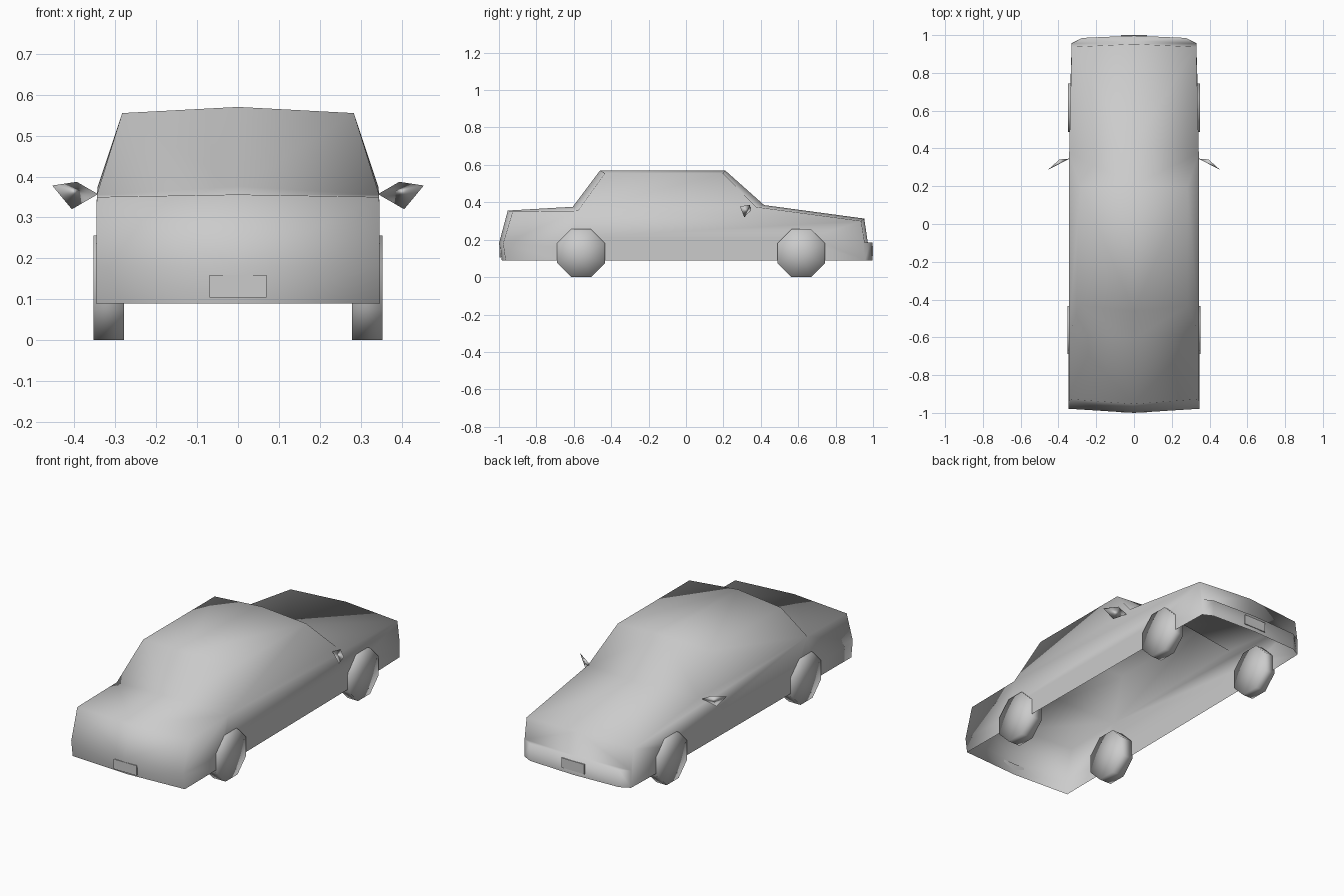
import bpy, bmesh, math
from mathutils import Matrix

cube = bpy.data.objects.get("Cube")
if cube:
    bpy.data.objects.remove(cube, do_unlink=True)

# One plain paint for the whole car
paint = bpy.data.materials.new("light_grey")
paint.use_nodes = True
paint.diffuse_color = (0.6, 0.6, 0.6, 1)
paint.node_tree.nodes["Principled BSDF"].inputs["Base Color"].default_value = (0.6, 0.6, 0.6, 1)


def add_object(name, mesh, smooth=True, mirror=False):
    mesh.materials.append(paint)
    for face in mesh.polygons:
        face.use_smooth = smooth
    obj = bpy.data.objects.new(name, mesh)
    bpy.context.collection.objects.link(obj)
    if mirror:
        obj.modifiers.new("mirror", 'MIRROR')
    return obj


def mesh_from(name, verts, faces):
    mesh = bpy.data.meshes.new(name)
    mesh.from_pydata(verts, [], faces)
    return mesh


# Body profile: centre line (y, z) and shoulder line (x, y, z), trunk to hood
centre = [(-0.985, 0.09), (-1.0, 0.18), (-0.953, 0.356), (-0.605, 0.376), (-0.46, 0.57),
          (0.21, 0.57), (0.418, 0.385), (0.953, 0.313), (0.972, 0.185)]
shoulder = [(0.347, -0.965, 0.09), (0.347, -0.978, 0.18), (0.345, -0.927, 0.35),
            (0.345, -0.578, 0.355), (0.283, -0.434, 0.555), (0.283, 0.198, 0.555),
            (0.343, 0.375, 0.375), (0.33, 0.937, 0.30), (0.33, 0.955, 0.185)]
WHEEL_Y = (-0.561, 0.616)
SILL = 0.09

verts, faces = [], []


def vert(x, y, z):
    verts.append((x, y, z))
    return len(verts) - 1


c = [vert(0, y, z) for y, z in centre]
s = [vert(*p) for p in shoulder]

# Trunk, rear window, roof, windscreen, hood and nose
for i in range(len(c) - 1):
    faces.append((c[i], s[i], s[i + 1], c[i + 1]))

# Side windows
faces.append((s[3], s[6], s[5], s[4]))

# Lower side with wheel arches hidden behind the wheels
sill = []
for wy in WHEEL_Y:
    x = 0.345 if wy < 0 else 0.337
    for dy, z in ((-0.105, SILL), (-0.105, 0.16), (-0.05, 0.21),
                  (0.05, 0.21), (0.105, 0.16), (0.105, SILL)):
        sill.append(vert(x, wy + dy, z))
corner = vert(0.33, 0.957, SILL)
faces.append((s[0], *sill, corner, s[8], s[7], s[6], s[3], s[2], s[1]))

# Bumper step with chamfered corner
mid_top, mid_low = vert(0, 0.997, 0.185), vert(0, 0.997, SILL)
cut_top, cut_low = vert(0.275, 0.985, 0.185), vert(0.275, 0.985, SILL)
faces += [(c[8], s[8], cut_top, mid_top),
          (mid_top, cut_top, cut_low, mid_low),
          (cut_top, s[8], corner, cut_low)]
add_object("car_body", mesh_from("car_body", verts, faces), mirror=True)

# Octagonal wheels
for label, wy, inner, outer in (("trunk_end", WHEEL_Y[0], 0.278, 0.353),
                                ("hood_end", WHEEL_Y[1], 0.284, 0.349)):
    for side, sign in (("left", 1), ("right", -1)):
        bm = bmesh.new()
        place = (Matrix.Translation((sign * (inner + outer) / 2, wy, 0.128))
                 @ Matrix.Rotation(math.pi / 2, 4, 'Y')
                 @ Matrix.Rotation(math.pi / 8, 4, 'Z'))
        radius = 0.128 / math.cos(math.pi / 8)
        bmesh.ops.create_cone(bm, cap_ends=True, cap_tris=True, segments=8, radius1=radius,
                              radius2=radius, depth=outer - inner, matrix=place)
        mesh = bpy.data.meshes.new("wheel")
        bm.to_mesh(mesh)
        bm.free()
        add_object(f"{label}_{side}_wheel", mesh)

# Pointed door mirrors
mirror_points = [(0.342, 0.346, 0.357), (0.394, 0.342, 0.387),
                 (0.454, 0.288, 0.378), (0.406, 0.312, 0.32)]
mirror_mesh = mesh_from("door_mirrors", mirror_points,
                        [(0, 2, 1), (0, 1, 3), (1, 2, 3), (0, 3, 2)])
bm = bmesh.new()
bm.from_mesh(mirror_mesh)
bmesh.ops.recalc_face_normals(bm, faces=bm.faces)
bm.to_mesh(mirror_mesh)
bm.free()
add_object("door_mirrors", mirror_mesh, mirror=True)

# Number plates
for name, y, z in (("trunk_plate", -0.994, 0.132), ("hood_plate", 0.996, 0.14)):
    bm = bmesh.new()
    bmesh.ops.create_cube(bm, size=1, matrix=Matrix.Translation((0, y, z))
                          @ Matrix.Diagonal((0.14, 0.008, 0.055, 1)))
    mesh = bpy.data.meshes.new(name)
    bm.to_mesh(mesh)
    bm.free()
    add_object(name, mesh, smooth=False)
